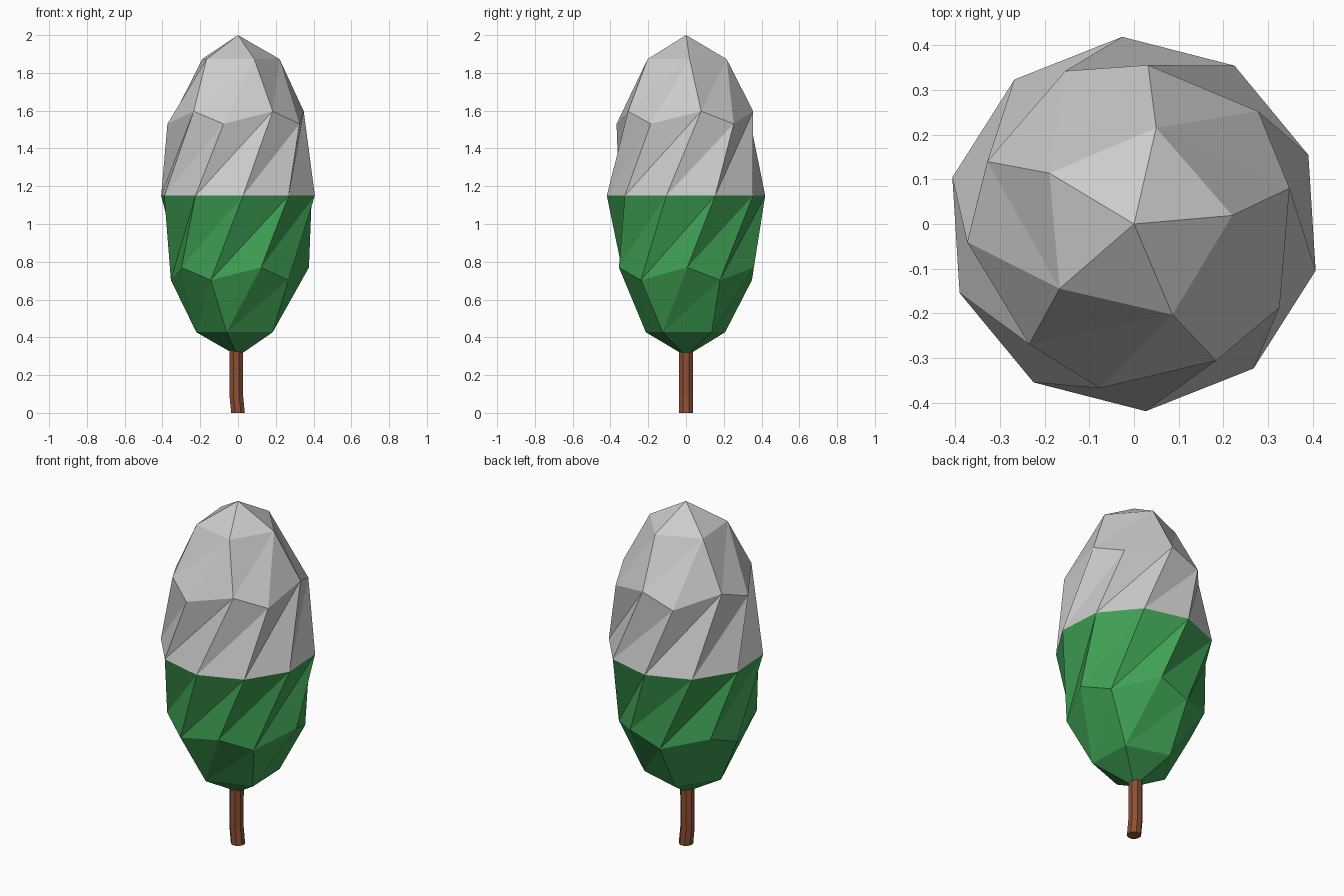
import bpy, bmesh, math

if "Cube" in bpy.data.objects:
    bpy.data.objects.remove(bpy.data.objects["Cube"])

CENTRE, RADIUS, HALF = 1.15, 0.42, 0.85
TWIST = math.radians(101.5)   # per unit of height
START = math.radians(3.6)


def material(name, colour):
    mat = bpy.data.materials.new(name)
    mat.diffuse_color = (*colour, 1)
    mat.use_nodes = True
    mat.node_tree.nodes["Principled BSDF"].inputs["Base Color"].default_value = mat.diffuse_color
    return mat


def add_object(name, bm, mat=None):
    mesh = bpy.data.meshes.new(name)
    bm.to_mesh(mesh)
    bm.free()
    if mat:
        mesh.materials.append(mat)
    obj = bpy.data.objects.new(name, mesh)
    bpy.context.collection.objects.link(obj)
    return obj


# Half of a stretched, twisted icosphere (side = 1 upper, -1 lower)
def crown_half(name, side, mat=None):
    bm = bmesh.new()
    bmesh.ops.create_icosphere(bm, subdivisions=2, radius=1)
    other = [f for f in bm.faces if f.calc_center_median().z * side < 0]
    bmesh.ops.delete(bm, geom=other, context='FACES')
    for v in bm.verts:
        x, y, z = v.co.x * RADIUS, v.co.y * RADIUS, v.co.z * HALF
        a = START + TWIST * z
        v.co = (x * math.cos(a) - y * math.sin(a),
                x * math.sin(a) + y * math.cos(a), CENTRE + z)
    return add_object(name, bm, mat)


crown_half("snow_cap", 1)
crown_half("foliage", -1, material("leaf_green", (0.05, 0.36, 0.09)))

# Slightly bent trunk: octagonal rings joined along a short path
bm = bmesh.new()
SIDES = 8
rings = []
for cx, z in [(0, 0), (-0.01, 0.1), (-0.01, 0.2), (-0.008, 0.42)]:
    rings.append([bm.verts.new((cx + 0.039 * math.cos((i + 0.5) * math.tau / SIDES),
                                0.039 * math.sin((i + 0.5) * math.tau / SIDES), z))
                  for i in range(SIDES)])
for low, high in zip(rings, rings[1:]):
    for i in range(SIDES):
        j = (i + 1) % SIDES
        bm.faces.new((low[i], low[j], high[j], high[i]))
bm.faces.new(rings[0][::-1])
bm.faces.new(rings[-1])
add_object("trunk", bm, material("bark_brown", (0.27, 0.08, 0.035)))
